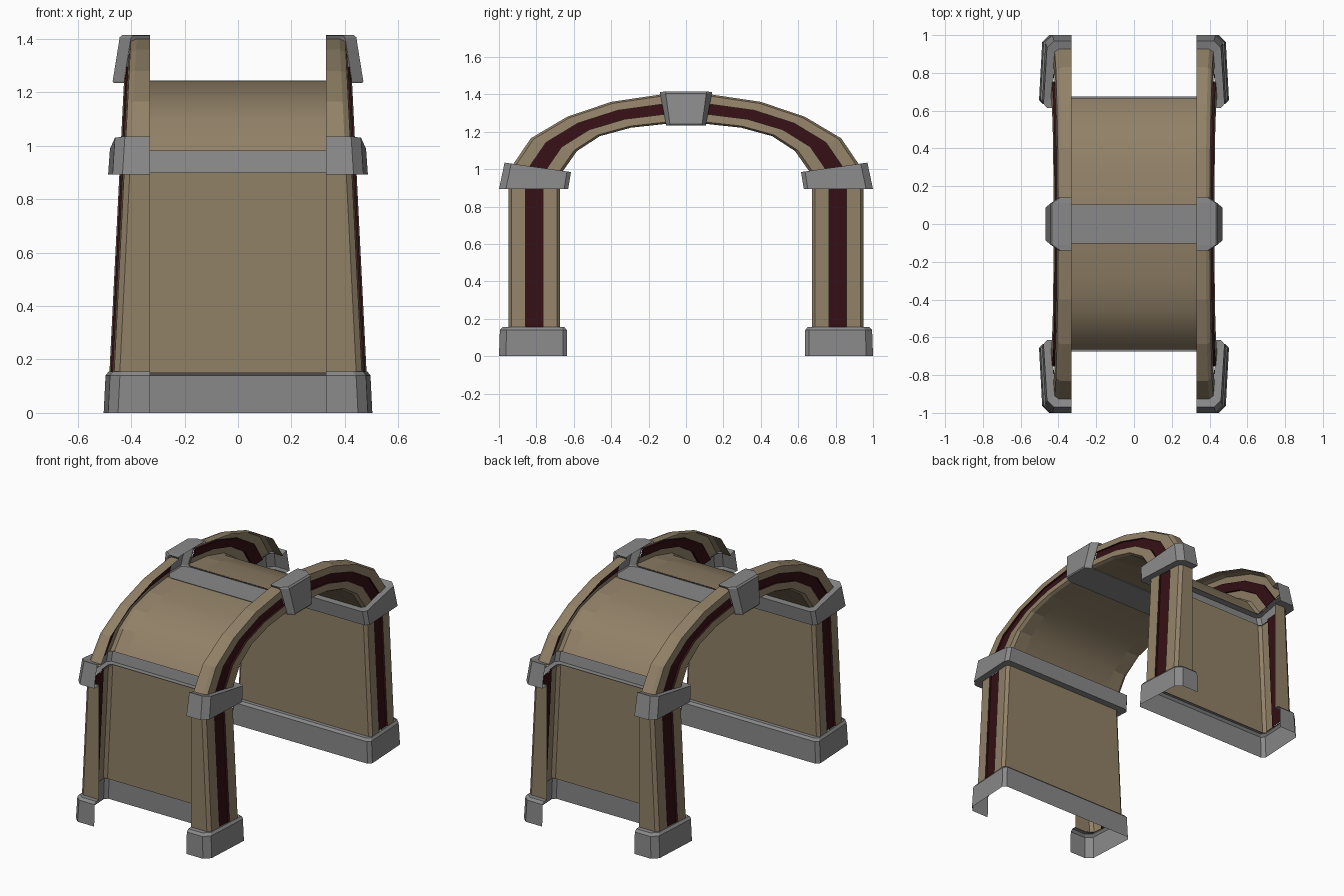
import bpy, bmesh

if "Cube" in bpy.data.objects:
    bpy.data.objects.remove(bpy.data.objects["Cube"])

def material(name, r, g, b):
    m = bpy.data.materials.new(name)
    m.diffuse_color = (r, g, b, 1)
    m.use_nodes = True
    m.node_tree.nodes["Principled BSDF"].inputs["Base Color"].default_value = m.diffuse_color
    return m

SAND = material("sandstone", .285, .22, .137)
GREY = material("grey_stone", .25, .25, .25)
RED = material("dark_red_inlay", .035, .005, .007)

R = .33      # inner edge of each rib, where the wall or vault begins

# Profiles run from the outer edge (f=0) to the inner edge (f=1), then to the
# middle of the passage. Offset None means a fixed x, given third.
RIB = [(0, None, R), (0, -.02), (.06, 0), (.33, 0), (.33, -.013), (.67, -.013),
       (.67, 0), (.94, 0), (1, -.02), (1, None, R), (1, None, 0)]
BLOCK = [(0, None, R), (0, -.035), (.1, 0), (.94, 0), (1, -.02),
         (1, None, R), (1, None, 0)]
KEY = [(0, None, R), (0, -.008), (.05, 0), (.96, 0), (1, -.006),
       (1, None, R), (1, None, 0)]

def sweep(name, profile, stations, mats, stripe=(), smooth_last=False):
    """Skin a profile through (outer yz, inner yz, swell) stations, mirrored in x and y."""
    bm = bmesh.new()
    rings = []
    for (yo, zo), (yi, zi), swell in stations:
        ring = []
        for p in profile:
            f = p[0]
            y, z = yo + (yi - yo) * f, zo + (zi - zo) * f
            # the outer face leans inward with height and toward the outer edge
            x = p[2] if p[1] is None else .47 + .02 * f - .05 * z + swell + p[1]
            ring.append(bm.verts.new((x, y, z)))
        rings.append(ring)
    last = len(profile) - 2
    for a, b in zip(rings, rings[1:]):
        for i in range(last + 1):
            face = bm.faces.new((a[i + 1], b[i + 1], b[i], a[i]))
            face.material_index = 1 if i in stripe else 0
            face.smooth = smooth_last and i == last
    bm.normal_update()
    side = max(bm.faces, key=lambda f: f.calc_center_median().x)
    if side.normal.x < 0:
        bmesh.ops.reverse_faces(bm, faces=bm.faces[:])
    mesh = bpy.data.meshes.new(name)
    bm.to_mesh(mesh)
    bm.free()
    for m in mats:
        mesh.materials.append(m)
    ob = bpy.data.objects.new(name, mesh)
    bpy.context.collection.objects.link(ob)
    mod = ob.modifiers.new("mirror", 'MIRROR')
    mod.use_axis = (True, True, False)
    return ob

# Plinths with a small top bevel, joined by the strip along the wall foot
sweep("plinths", BLOCK, [
    ((1, 0), (.635, 0), .014),
    ((.995, .14), (.637, .14), .014),
    ((.98, .155), (.65, .155), .003),
    ((.95, .155), (.674, .155), -.005)], [GREY])

# Pillars with recessed inlay, and the side walls between them
sweep("pillars_and_walls", RIB, [
    ((.95, .15), (.674, .15), 0),
    ((.95, .90), (.674, .90), 0)], [SAND, RED], (3, 4, 5))

# Sloping capitals and the ledge strip between them
sweep("capitals", BLOCK, [
    ((.95, .893), (.674, .893), -.005),
    ((1, .893), (.63, .893), .042),
    ((.97, 1.035), (.615, .985), .04),
    ((.925, 1.022), (.66, .985), -.005)], [GREY])

# Arch ribs with recessed inlay, and the barrel vault between them
sweep("arch_ribs_and_vault", RIB, [
    ((.935, 1.01), (.665, .98), 0),
    ((.83, 1.165), (.583, 1.097), 0),
    ((.636, 1.28), (.46, 1.177), 0),
    ((.40, 1.36), (.294, 1.222), 0),
    ((.13, 1.40), (.10, 1.243), 0)], [SAND, RED], (3, 4, 5), True)

# Keystones and the crown strip across the vault
sweep("keystones", KEY, [
    ((.13, 1.395), (.10, 1.245), -.01),
    ((.14, 1.413), (.106, 1.234), .0),
    ((.11, 1.415), (.085, 1.234), .042),
    ((0, 1.415), (0, 1.234), .042)], [GREY])
